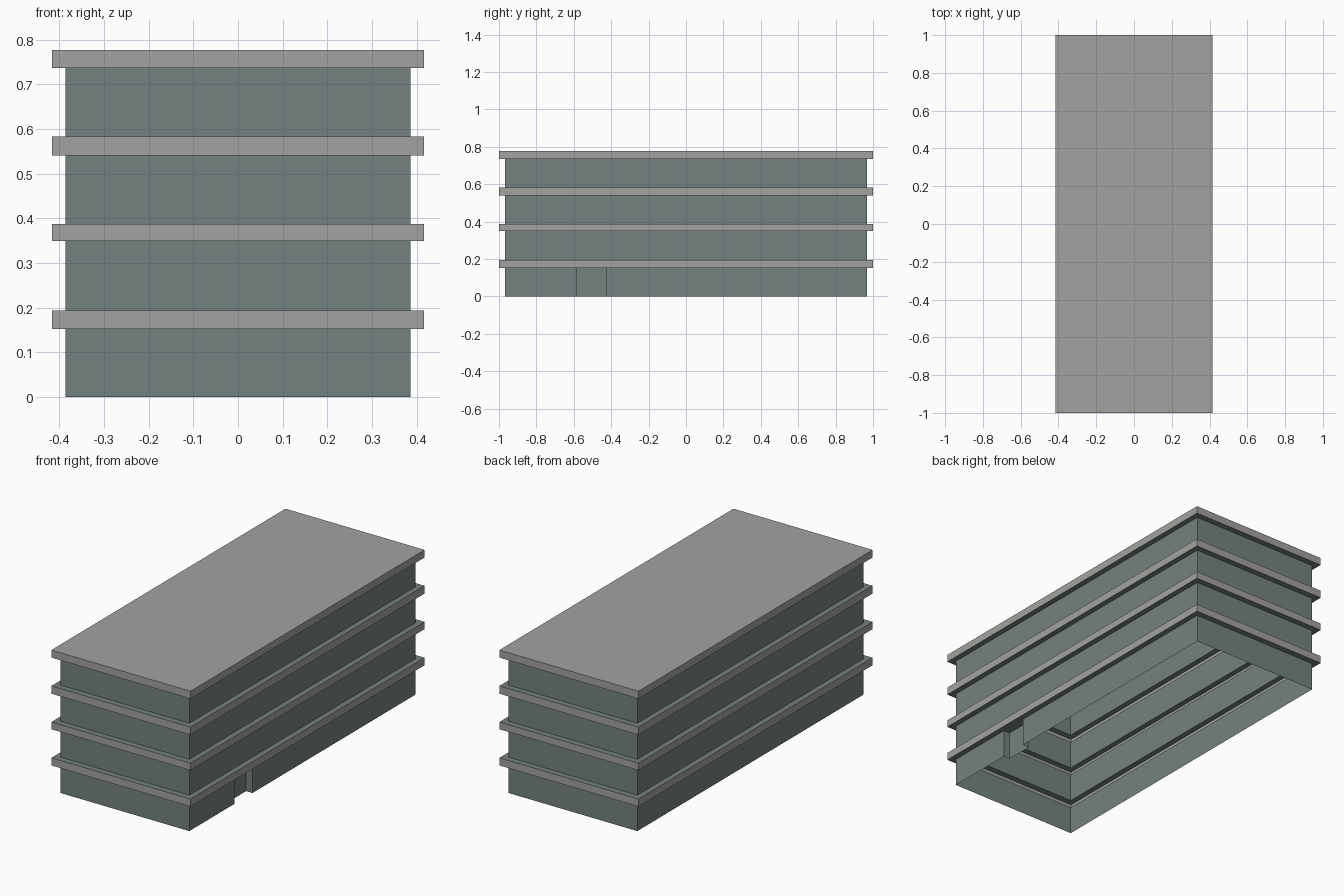
import bpy

if "Cube" in bpy.data.objects:
    bpy.data.objects.remove(bpy.data.objects["Cube"])

def material(name, rgb):
    m = bpy.data.materials.new(name)
    m.diffuse_color = (*rgb, 1)
    m.use_nodes = True
    m.node_tree.nodes["Principled BSDF"].inputs["Base Color"].default_value = m.diffuse_color
    return m

TEAL = material("grey teal", (0.175, 0.225, 0.215))
GREY = material("warm grey", (0.365, 0.362, 0.348))

WX, WY = 0.386, 0.967      # wall half sizes
SX, SY = 0.416, 1.0        # slab half sizes
BANDS = [(0.153, 0.194), (0.349, 0.388), (0.541, 0.583), (0.736, 0.777)]
DOOR_Y0, DOOR_Y1, DOOR_X = -0.583, -0.428, 0.348


def rect(x, y, z):
    return [(-x, -y, z), (x, -y, z), (x, y, z), (-x, y, z)]


def add_mesh(name, verts, faces, flat_mat, side_mat, roof=False):
    """Horizontal faces get flat_mat, upright faces side_mat; a roof top is grey."""
    me = bpy.data.meshes.new(name)
    me.from_pydata(verts, [], faces)
    me.update()
    me.materials.append(TEAL)
    me.materials.append(GREY)
    for p in me.polygons:
        mat = flat_mat if abs(p.normal.z) > 0.5 else side_mat
        if roof and p.normal.z > 0.5:
            mat = GREY
        p.material_index = 0 if mat is TEAL else 1
    ob = bpy.data.objects.new(name, me)
    bpy.context.collection.objects.link(ob)
    return ob


def loft(rings, cap=False):
    """Join closed outlines from bottom to top into an open shell."""
    n = len(rings[0])
    verts = [v for r in rings for v in r]
    faces = []
    for k in range(len(rings) - 1):
        for i in range(n):
            j = (i + 1) % n
            faces.append((k * n + i, k * n + j, (k + 1) * n + j, (k + 1) * n + i))
    if cap:
        faces.append(tuple(range((len(rings) - 1) * n, len(rings) * n)))
    return verts, faces


# ground floor wall with the recessed entrance on the +x side
def ground_outline(z):
    return [(-WX, -WY, z), (WX, -WY, z), (WX, DOOR_Y0, z), (DOOR_X, DOOR_Y0, z),
            (DOOR_X, DOOR_Y1, z), (WX, DOOR_Y1, z), (WX, WY, z), (-WX, WY, z)]

z1 = BANDS[0][0]
add_mesh("ground_floor_wall", *loft([ground_outline(0), ground_outline(z1)]), TEAL, TEAL)

# entrance ceiling
add_mesh("entrance_ceiling",
         [(DOOR_X, DOOR_Y0, z1), (DOOR_X, DOOR_Y1, z1), (WX, DOOR_Y1, z1), (WX, DOOR_Y0, z1)],
         [(0, 1, 2, 3)], TEAL, TEAL)

# upper floor walls
for i in range(3):
    lo, hi = BANDS[i][1], BANDS[i + 1][0]
    add_mesh(f"upper_wall_{i + 1}", *loft([rect(WX, WY, lo), rect(WX, WY, hi)]), TEAL, TEAL)

# projecting hollow floor bands, the last one closed as the roof
for i, (lo, hi) in enumerate(BANDS):
    last = i == len(BANDS) - 1
    rings = [rect(WX, WY, lo), rect(SX, SY, lo), rect(SX, SY, hi)]
    if not last:
        rings.append(rect(WX, WY, hi))
    add_mesh("roof_slab" if last else f"floor_band_{i + 1}",
             *loft(rings, cap=last), TEAL, GREY, roof=last)
